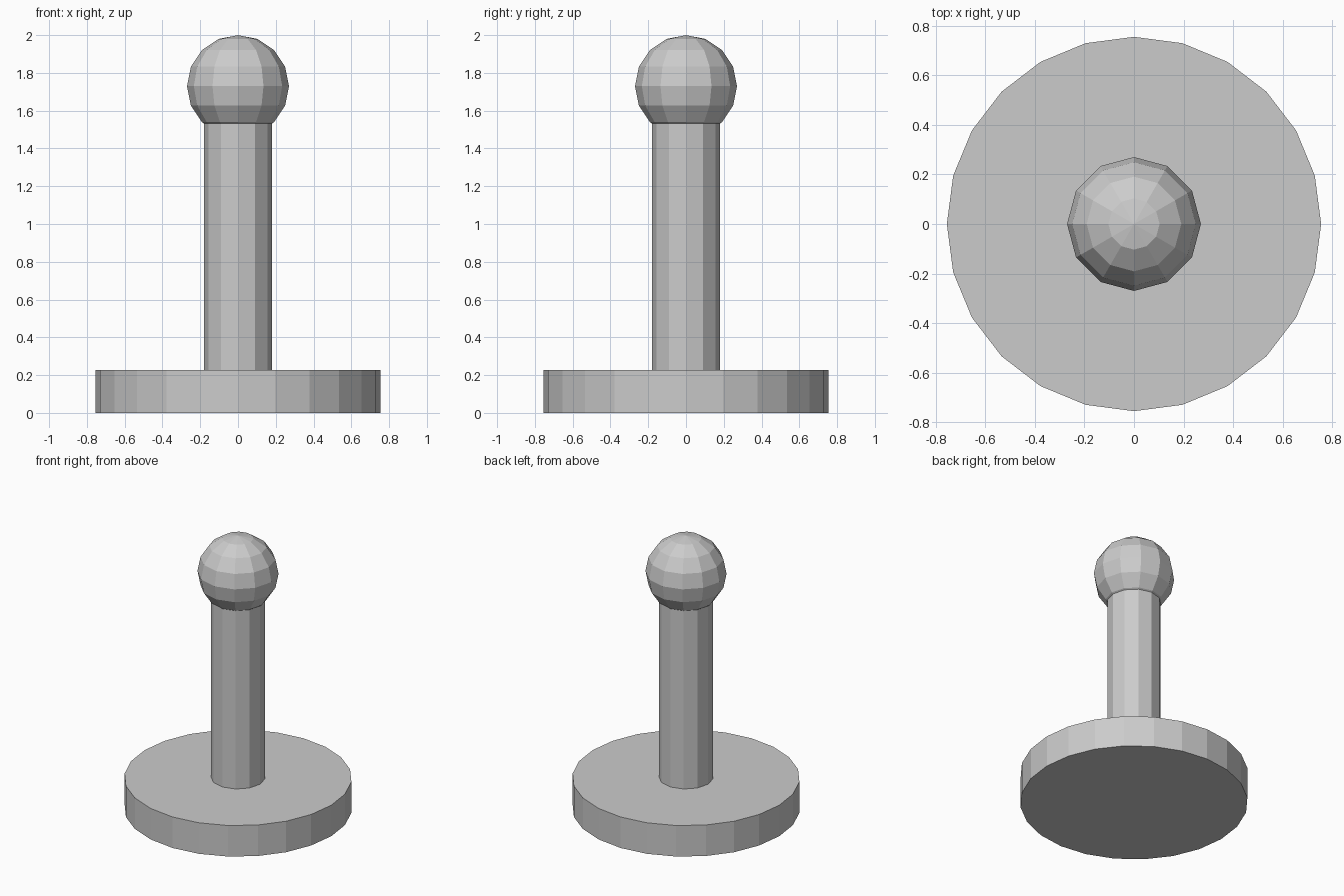
import bpy

if "Cube" in bpy.data.objects:
    bpy.data.objects.remove(bpy.data.objects["Cube"])


def cylinder(name, sides, radius, bottom, top):
    bpy.ops.mesh.primitive_cylinder_add(
        vertices=sides, radius=radius, depth=top - bottom,
        location=(0, 0, (bottom + top) / 2))
    bpy.context.object.name = name


# Wide round base
cylinder("base", 24, 0.755, 0, 0.227)

# Upright post, ending inside the ball
cylinder("post", 12, 0.18, 0.227, 1.6)

# Faceted ball on top
bpy.ops.mesh.primitive_uv_sphere_add(
    segments=12, ring_count=8, radius=0.27, location=(0, 0, 1.73))
bpy.context.object.name = "ball"
